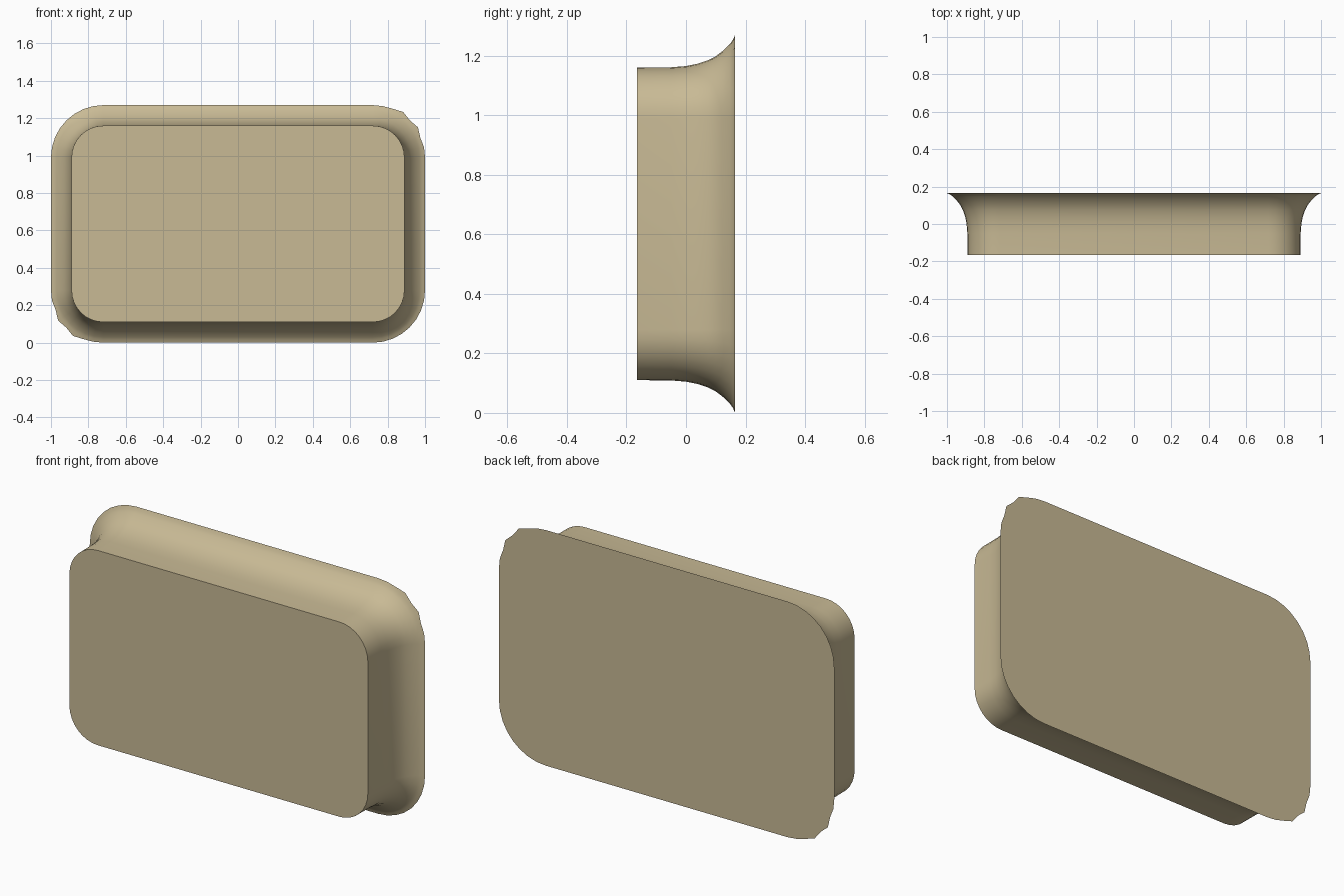
import bpy, bmesh, math

if "Cube" in bpy.data.objects:
    bpy.data.objects.remove(bpy.data.objects["Cube"])

CORE_X, CORE_Z, MID_Z = 0.72, 0.355, 0.635
SEG = 8  # segments per rounded corner

# Depth and corner radius along the flared side wall
PROFILE = [(-0.165, 0.17), (-0.05, 0.171), (0.0, 0.175), (0.04, 0.183), (0.075, 0.195),
           (0.1, 0.208), (0.125, 0.227), (0.148, 0.25), (0.158, 0.264), (0.165, 0.28)]
# Uneven edge of two opposite rim corners
RAGGED = [0, 0, -0.004, 0.011, 0.001, 0.013, 0.002, 0, 0]


def rounded_ring(bm, y, radius, ragged):
    """Rounded rectangle of vertices in the xz plane."""
    ring = []
    for c, (sx, sz) in enumerate([(1, 1), (-1, 1), (-1, -1), (1, -1)]):
        for i in range(SEG + 1):
            a = math.pi / 2 * (c + i / SEG)
            r = radius + (RAGGED[i] * ragged if c in (0, 2) else 0)
            ring.append(bm.verts.new((sx * CORE_X + r * math.cos(a), y,
                                      MID_Z + sz * CORE_Z + r * math.sin(a))))
    return ring


# Flared panel: lofted wall with flat front and back
bm = bmesh.new()
last = len(PROFILE) - 1
rings = [rounded_ring(bm, y, r, 1 if k == last else 0.4 if k == last - 1 else 0)
         for k, (y, r) in enumerate(PROFILE)]
for a, b in zip(rings, rings[1:]):
    for i in range(len(a)):
        j = (i + 1) % len(a)
        bm.faces.new((a[i], a[j], b[j], b[i]))
bm.faces.new(rings[0])
bm.faces.new(rings[-1][::-1])
bmesh.ops.recalc_face_normals(bm, faces=bm.faces)
mesh = bpy.data.meshes.new("flared_panel")
bm.to_mesh(mesh)
bm.free()

panel = bpy.data.objects.new("flared_panel", mesh)
bpy.context.collection.objects.link(panel)
sand = bpy.data.materials.new("sand")
sand.diffuse_color = (0.58, 0.49, 0.30, 1)
sand.use_nodes = True
sand.node_tree.nodes["Principled BSDF"].inputs["Base Color"].default_value = sand.diffuse_color
mesh.materials.append(sand)

bpy.context.view_layer.objects.active = panel
panel.select_set(True)
bpy.ops.object.shade_smooth_by_angle(angle=math.radians(35))
